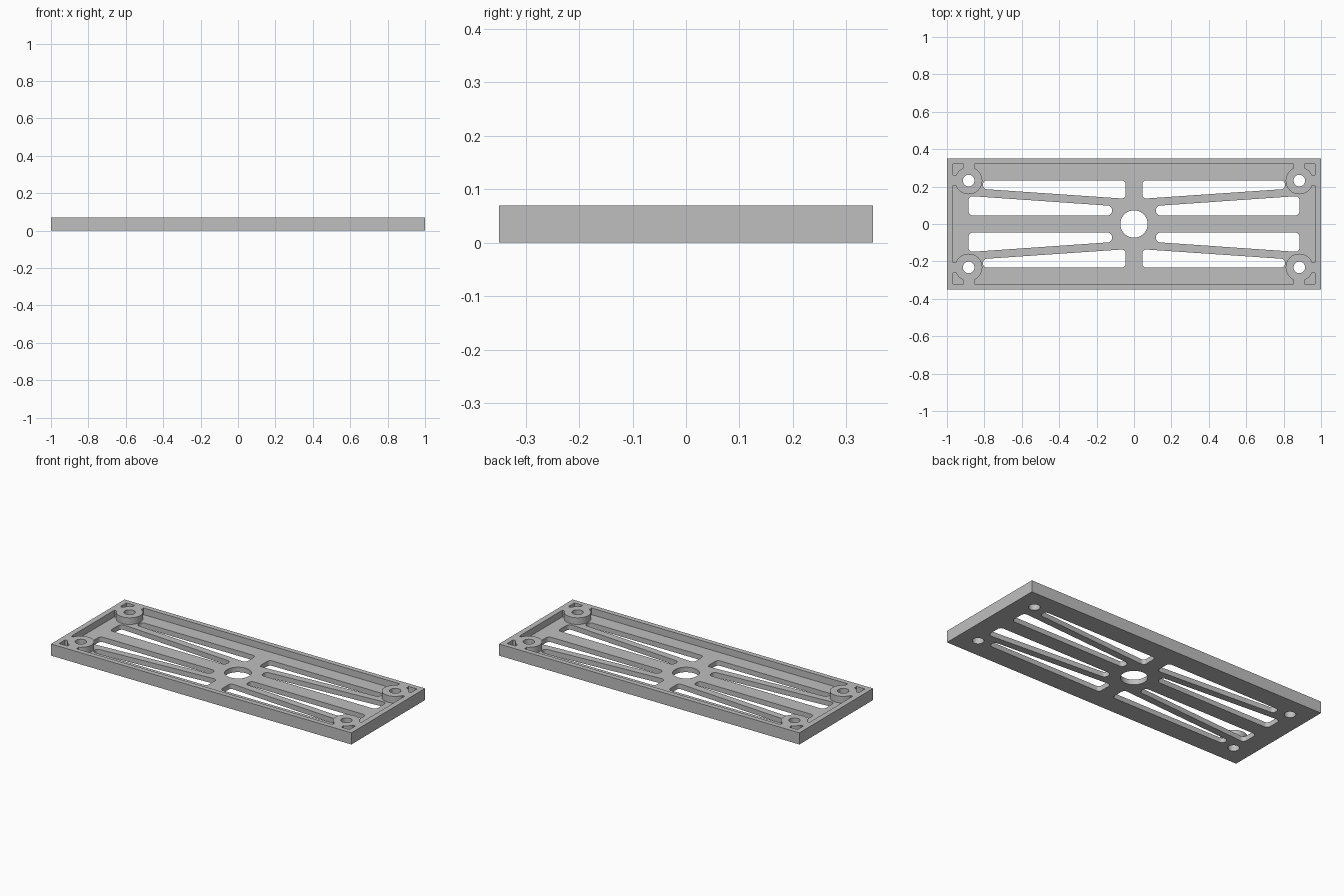
import bpy, bmesh, math
from mathutils import Vector

old = bpy.data.objects.get("Cube")
if old:
    bpy.data.objects.remove(old, do_unlink=True)

HEIGHT, FLOOR = 0.07, 0.03
SIGNS = [(sx, sy) for sx in (1, -1) for sy in (1, -1)]

grey = bpy.data.materials.new("light grey")
grey.use_nodes = True
colour = (0.52, 0.52, 0.52, 1)
grey.diffuse_color = colour
grey.node_tree.nodes["Principled BSDF"].inputs["Base Color"].default_value = colour


def prism(name, outline, z0, z1):
    """Extrude a flat outline from z0 to z1."""
    bm = bmesh.new()
    face = bm.faces.new([bm.verts.new((x, y, z0)) for x, y in outline])
    top = bmesh.ops.extrude_face_region(bm, geom=[face])["geom"]
    verts = [g for g in top if isinstance(g, bmesh.types.BMVert)]
    bmesh.ops.translate(bm, verts=verts, vec=(0, 0, z1 - z0))
    bmesh.ops.recalc_face_normals(bm, faces=bm.faces)
    mesh = bpy.data.meshes.new(name)
    bm.to_mesh(mesh)
    bm.free()
    obj = bpy.data.objects.new(name, mesh)
    bpy.context.collection.objects.link(obj)
    return obj


def rect(x0, x1, y0, y1):
    return [(x0, y0), (x1, y0), (x1, y1), (x0, y1)]


def circle(cx, cy, r, n=48):
    return [(cx + r * math.cos(math.tau * i / n), cy + r * math.sin(math.tau * i / n))
            for i in range(n)]


def rounded(corners, r, steps=8):
    """Round every corner of a convex counter-clockwise polygon."""
    pts = []
    for i, corner in enumerate(corners):
        p = Vector(corner)
        a = (Vector(corners[i - 1]) - p).normalized()
        b = (Vector(corners[(i + 1) % len(corners)]) - p).normalized()
        half = a.angle(b) / 2
        centre = p + (a + b).normalized() * (r / math.sin(half))
        start = p + a * (r / math.tan(half)) - centre
        a0 = math.atan2(start.y, start.x)
        sweep = math.pi - 2 * half
        for k in range(steps + 1):
            t = a0 + sweep * k / steps
            pts.append((centre.x + r * math.cos(t), centre.y + r * math.sin(t)))
    return pts


def flip(outline, sx, sy):
    return [(x * sx, y * sy) for x, y in outline]


def cut(target, tool):
    """Subtract the tool from the target and remove the tool."""
    mod = target.modifiers.new("cut", "BOOLEAN")
    mod.operation = "DIFFERENCE"
    mod.solver = "EXACT"
    mod.object = tool
    tool.hide_render = True
    bpy.context.view_layer.objects.active = target
    bpy.ops.object.modifier_apply(modifier=mod.name)
    bpy.data.objects.remove(tool, do_unlink=True)


# Solid tray body
tray = prism("vented_tray", rect(-1, 1, -0.35, 0.35), 0, HEIGHT)

# Recess, leaving screw bosses and the ribs that tie them to the walls
recess = prism("recess", rect(-0.967, 0.967, -0.32, 0.32), FLOOR, 0.1)
BX, BY = 0.884, 0.232
for sx, sy in SIGNS:
    for part in (circle(BX, BY, 0.073),
                 rect(0.852, 0.912, BY, 0.34),
                 rect(BX, 0.99, 0.205, 0.263)):
        cut(recess, prism("keep", flip(part, sx, sy), 0, 0.15))
cut(tray, recess)

# Tapered slots and screw holes, four of each
outer_slot = rounded([(0.045, 0.135), (0.807, 0.187), (0.807, 0.233), (0.045, 0.233)], 0.02)
inner_slot = rounded([(0.118, 0.046), (0.885, 0.046), (0.885, 0.15), (0.118, 0.097)], 0.022)
for sx, sy in SIGNS:
    for part in (outer_slot, inner_slot, circle(BX, BY, 0.031)):
        cut(tray, prism("opening", flip(part, sx, sy), -0.1, 0.2))

# Centre hole
cut(tray, prism("centre_hole", circle(0, 0, 0.073), -0.1, 0.2))

tray.data.materials.clear()
tray.data.materials.append(grey)
for poly in tray.data.polygons:
    poly.material_index = 0
bpy.ops.object.select_all(action="DESELECT")
tray.select_set(True)
bpy.context.view_layer.objects.active = tray
bpy.ops.object.shade_smooth_by_angle(angle=math.radians(30))
